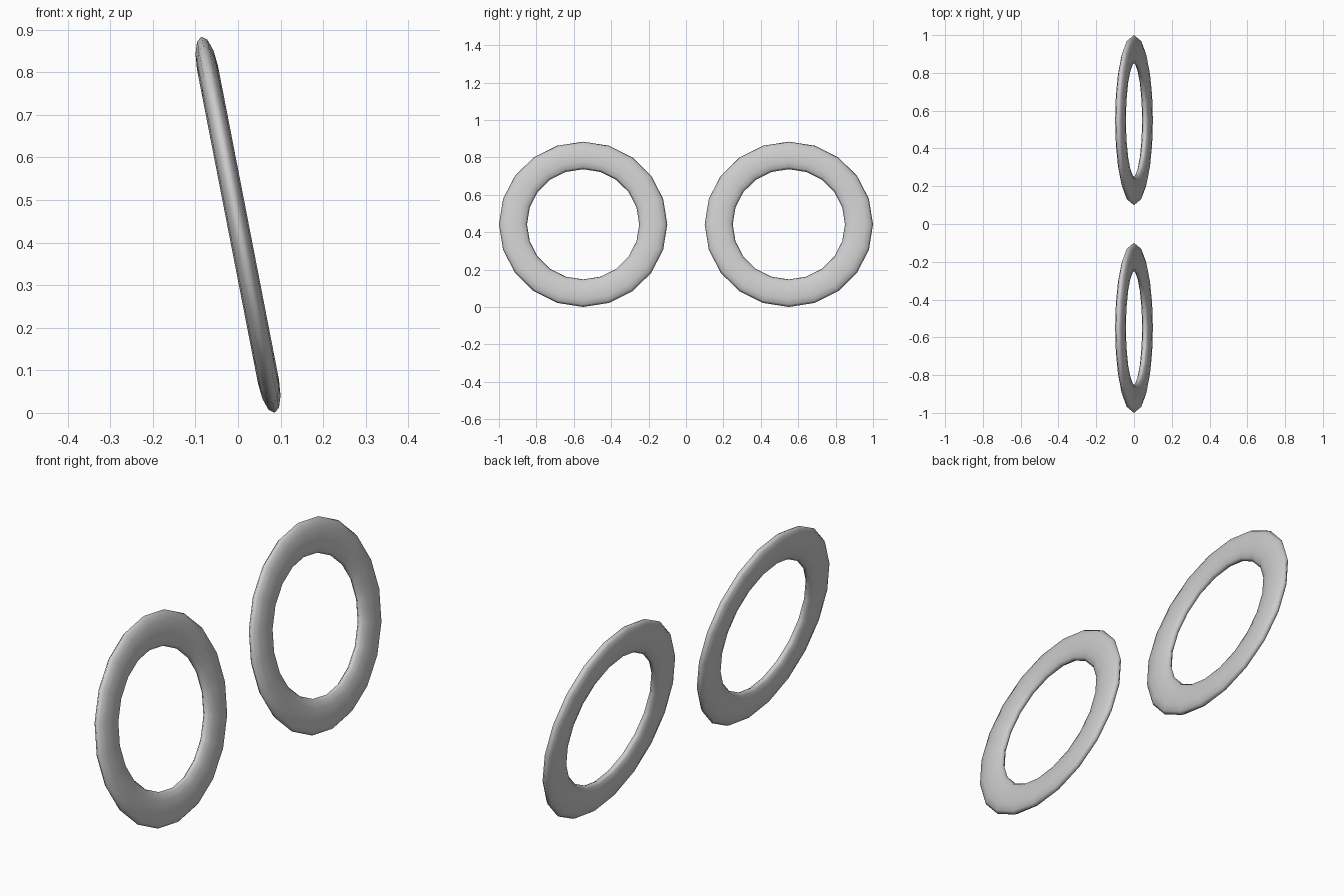
import bpy
import math

if "Cube" in bpy.data.objects:
    bpy.data.objects.remove(bpy.data.objects["Cube"])

TILT = math.radians(11)


def ring(name, y):
    # flattened 20-sided hoop standing upright, leaning towards -x
    bpy.ops.mesh.primitive_torus_add(
        major_segments=20, minor_segments=12,
        major_radius=0.375, minor_radius=0.075)
    ob = bpy.context.object
    ob.name = name
    ob.scale.z = 1 / 3
    ob.rotation_euler.y = math.pi / 2 - TILT
    ob.location = (0, y, 0.443)
    bpy.ops.object.transform_apply(location=False, rotation=True, scale=True)
    bpy.ops.object.shade_smooth()
    # rest the lowest point on the ground
    ob.location.z = -min(v.co.z for v in ob.data.vertices)


# pair of matching rings either side of the centre
for name, side in (("front_ring", -1), ("back_ring", 1)):
    ring(name, side * 0.55)
